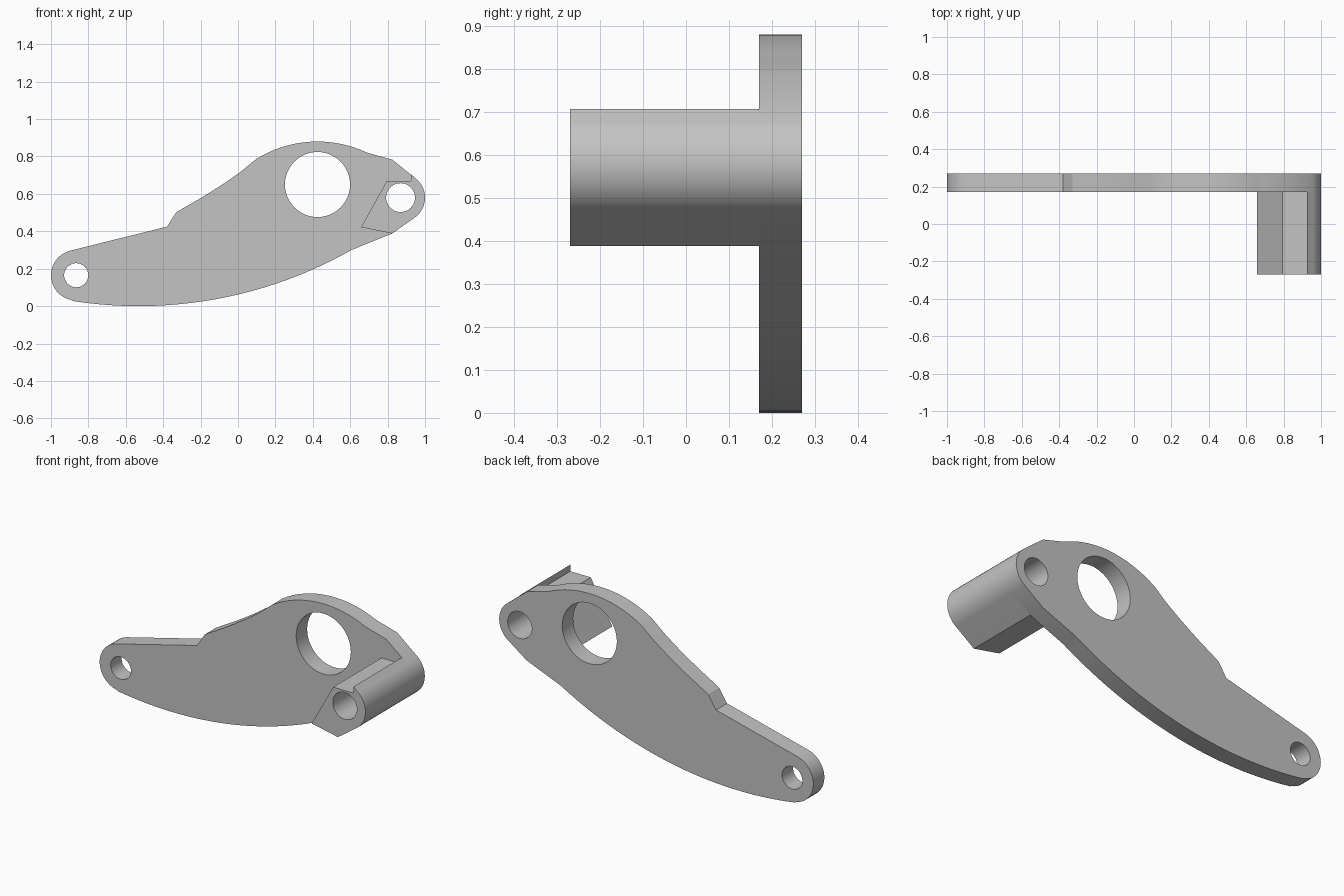
import bpy, bmesh
from math import sin, cos, radians

if "Cube" in bpy.data.objects:
    bpy.data.objects.remove(bpy.data.objects["Cube"], do_unlink=True)

# Single flat grey
grey = bpy.data.materials.new("plain_grey")
grey.use_nodes = True
colour = (0.55, 0.55, 0.55, 1)
grey.diffuse_color = colour
grey.node_tree.nodes["Principled BSDF"].inputs["Base Color"].default_value = colour


def arc(x, z, r, start, end, steps=16):
    """Points on an arc in the xz plane, angles in degrees."""
    angles = [radians(start + (end - start) * i / steps) for i in range(steps + 1)]
    return [(x + r * cos(a), z + r * sin(a)) for a in angles]


def circle(x, z, r):
    return arc(x, z, r, 0, 360, 48)[:-1]


def extruded(name, loops, y_front, y_back, open_back=False):
    """Extrude an outline with holes along y."""
    bm = bmesh.new()
    edges = []
    for loop in loops:
        verts = [bm.verts.new((x, y_front, z)) for x, z in loop]
        edges += [bm.edges.new((v, verts[i - 1])) for i, v in enumerate(verts)]
    bmesh.ops.triangle_fill(bm, edges=edges, use_beauty=True, normal=(0, -1, 0))
    result = bmesh.ops.extrude_face_region(bm, geom=bm.faces[:], use_keep_orig=True)
    for item in result["geom"]:
        if isinstance(item, bmesh.types.BMVert):
            item.co.y = y_back
    bmesh.ops.recalc_face_normals(bm, faces=bm.faces[:])
    if open_back:
        back = [f for f in bm.faces if all(abs(v.co.y - y_back) < 1e-5 for v in f.verts)]
        bmesh.ops.delete(bm, geom=back, context="FACES_ONLY")
    mesh = bpy.data.meshes.new(name)
    bm.to_mesh(mesh)
    bm.free()
    mesh.materials.append(grey)
    obj = bpy.data.objects.new(name, mesh)
    bpy.context.collection.objects.link(obj)
    bpy.ops.object.select_all(action="DESELECT")
    obj.select_set(True)
    bpy.context.view_layer.objects.active = obj
    bpy.ops.object.shade_smooth_by_angle(angle=radians(25))
    return obj


# Features shared by the plate and the boss
boss_nose = arc(0.869, 0.58, 0.131, -57, 55)
pin_hole = circle(0.869, 0.58, 0.077)
lower_corner = (0.825, 0.388)

# Lever plate: rounded ends, bowed underside, raised hump and a small step
plate_outline = (
    arc(-0.865, 0.165, 0.135, 104, 258)
    + arc(-0.53, 2.305, 2.305, 261.2, 299.6, 24)
    + [lower_corner]
    + boss_nose
    + [(0.825, 0.783)]
    + arc(0.425, 0.26, 0.62, 64.7, 122)
    + [(0.01, 0.715), (-0.07, 0.659), (-0.14, 0.614), (-0.205, 0.574),
       (-0.27, 0.537), (-0.33, 0.502), (-0.38, 0.425)]
)
extruded("lever_plate",
         [plate_outline, circle(0.425, 0.65, 0.174), circle(-0.865, 0.165, 0.0645), pin_hole],
         0.17, 0.27)

# Long boss with a notched top, standing out from the plate's front
boss_outline = boss_nose + [(0.925, 0.706), (0.925, 0.668), (0.795, 0.668),
                            (0.658, 0.422), lower_corner]
extruded("pivot_boss", [boss_outline, pin_hole], -0.27, 0.17, open_back=True)
